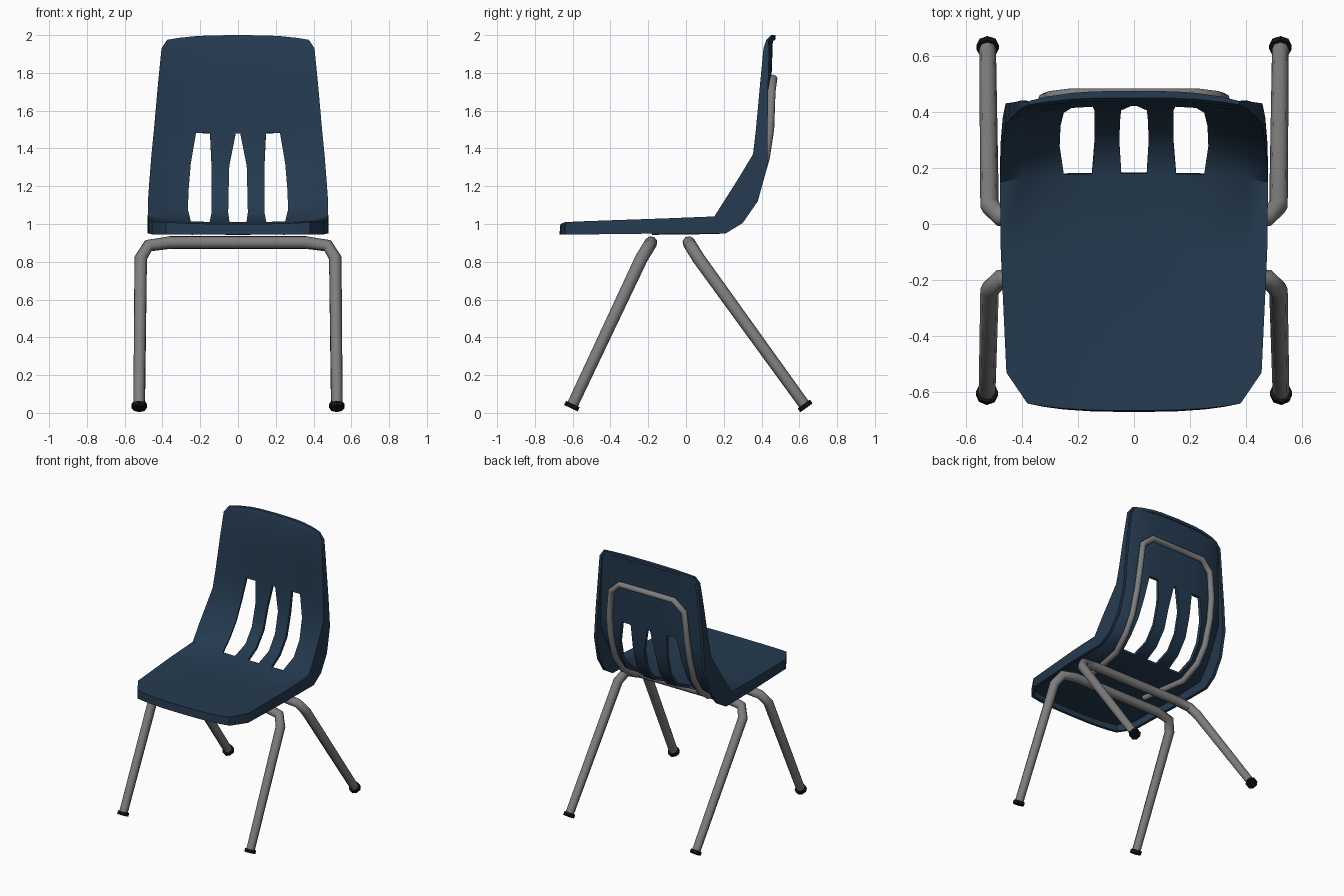
import bpy, bmesh, math
from mathutils import Vector

cube = bpy.data.objects.get("Cube")
if cube:
    bpy.data.objects.remove(cube, do_unlink=True)


def material(name, color, roughness):
    m = bpy.data.materials.new(name)
    m.use_nodes = True
    m.diffuse_color = (*color, 1)
    bsdf = m.node_tree.nodes["Principled BSDF"]
    bsdf.inputs["Base Color"].default_value = (*color, 1)
    bsdf.inputs["Roughness"].default_value = roughness
    return m


NAVY = material("navy plastic", (0.018, 0.043, 0.08), 0.6)
GREY = material("grey steel", (0.21, 0.21, 0.21), 0.5)
BLACK = material("black rubber", (0.006, 0.006, 0.006), 0.8)


def activate(obj):
    bpy.ops.object.select_all(action='DESELECT')
    obj.select_set(True)
    bpy.context.view_layer.objects.active = obj


def smooth(obj, degrees):
    activate(obj)
    bpy.ops.object.shade_smooth_by_angle(angle=math.radians(degrees))


def mirrored(half):
    """Complete a path that is symmetric about x = 0."""
    return half + [(-x, y, z) for x, y, z in reversed(half)]


def tube(name, points, radius):
    curve = bpy.data.curves.new(name, 'CURVE')
    curve.dimensions = '3D'
    curve.bevel_depth = radius
    curve.bevel_resolution = 2
    curve.use_fill_caps = True
    spline = curve.splines.new('POLY')
    spline.points.add(len(points) - 1)
    for p, co in zip(spline.points, points):
        p.co = (*co, 1)
    # Slimmer toward the two ends
    spline.points[0].radius = spline.points[-1].radius = 0.88
    obj = bpy.data.objects.new(name, curve)
    bpy.context.collection.objects.link(obj)
    curve.materials.append(GREY)
    activate(obj)
    bpy.ops.object.convert(target='MESH')
    smooth(obj, 50)


# One-piece shell: each station is centre (y, z), rim (y, z), half width, skirt (dy, dz)
STATIONS = [
    ((-0.67, 0.945), (-0.64, 0.945), 0.38, (0, 0)),
    ((-0.665, 1.0), (-0.64, 1.01), 0.38, (0, -0.065)),
    ((-0.53, 1.0), (-0.53, 1.015), 0.455, (0, -0.07)),
    ((-0.1, 1.0), (-0.1, 1.03), 0.475, (0, -0.08)),
    ((0.18, 1.01), (0.15, 1.04), 0.478, (0.06, -0.09)),
    ((0.29, 1.06), (0.22, 1.15), 0.475, (0.08, -0.145)),
    ((0.365, 1.16), (0.28, 1.245), 0.468, (0.1, -0.125)),
    ((0.405, 1.31), (0.355, 1.37), 0.458, (0.075, -0.07)),
    ((0.42, 1.48), (0.37, 1.5), 0.445, (0.062, 0)),
    ((0.43, 1.75), (0.393, 1.75), 0.423, (0.042, 0)),
    ((0.438, 1.97), (0.41, 1.93), 0.405, (0.03, 0)),
    ((0.45, 2.0), (0.425, 1.975), 0.375, (0.01, 0)),
    ((0.475, 2.0), (0.44, 1.975), 0.37, (0, 0)),
]
SLOT_START, SLOT_END = 4, 8
# Slot edges per station: outer slot outside, outer slot inside, centre slot
SLOT_EDGES = [(0.25, 0.15, 0.045), (0.265, 0.14, 0.052), (0.262, 0.14, 0.05),
              (0.25, 0.14, 0.046), (0.222, 0.148, 0.012)]


def build_shell():
    bm = bmesh.new()
    rows = []
    for i, (centre, rim, half, skirt) in enumerate(STATIONS):
        edges = SLOT_EDGES[min(max(i - SLOT_START, 0), len(SLOT_EDGES) - 1)]
        right = [half, half * 0.84, *edges]
        row = []
        for x in [-v for v in right] + right[::-1]:
            w = (abs(x) / half) ** 3
            y, z = (c + (r - c) * w for c, r in zip(centre, rim))
            row.append(bm.verts.new((x, y, z)))
        # Turned-over edge on both sides
        low = [bm.verts.new((s * half, rim[0] + skirt[0], rim[1] + skirt[1])) for s in (-1, 1)]
        rows.append([low[0], *row, low[1]])
    columns = len(rows[0])
    mid = columns // 2 - 1
    slots = (mid - 2, mid, mid + 2)
    for i in range(len(rows) - 1):
        for j in range(columns - 1):
            if SLOT_START <= i < SLOT_END and j in slots:
                continue
            a, b = rows[i], rows[i + 1]
            bm.faces.new((a[j], a[j + 1], b[j + 1], b[j]))
    bmesh.ops.remove_doubles(bm, verts=bm.verts, dist=0.0005)
    mesh = bpy.data.meshes.new("seat_shell")
    bm.to_mesh(mesh)
    bm.free()
    mesh.materials.append(NAVY)
    obj = bpy.data.objects.new("seat_shell", mesh)
    bpy.context.collection.objects.link(obj)
    mod = obj.modifiers.new("thickness", 'SOLIDIFY')
    mod.thickness = 0.022
    mod.offset = -1
    activate(obj)
    bpy.ops.object.modifier_apply(modifier=mod.name)
    smooth(obj, 40)


build_shell()

# Bent tube legs, each pair joined by a crossbar under the seat
FRONT = [(0.524, -0.6, 0.045), (0.515, -0.235, 0.82), (0.475, -0.195, 0.885), (0.36, -0.185, 0.902)]
REAR = [(0.522, 0.625, 0.045), (0.515, 0.065, 0.82), (0.475, 0.025, 0.885), (0.36, 0.015, 0.902)]
for label, half in (("front", FRONT), ("rear", REAR)):
    tube(label + "_legs", mirrored(half), 0.034)
    # Rubber feet square to the legs
    axis = (Vector(half[1]) - Vector(half[0])).normalized()
    for side, sign in (("left", 1), ("right", -1)):
        direction = Vector((axis.x * sign, axis.y, axis.z))
        location = Vector((half[0][0] * sign, half[0][1], half[0][2])) - direction * 0.01
        bpy.ops.mesh.primitive_cylinder_add(vertices=8, radius=0.04, depth=0.024, location=location)
        foot = bpy.context.object
        foot.name = f"{label}_{side}_foot"
        foot.rotation_euler = direction.to_track_quat('Z', 'Y').to_euler()
        foot.data.materials.append(BLACK)

# Support loop tucked beneath the seat and running up behind the back
tube("back_support_loop", mirrored([
    (0.24, -0.18, 0.962), (0.3, 0.17, 0.968), (0.32, 0.295, 1.055), (0.325, 0.37, 1.17),
    (0.325, 0.422, 1.35), (0.32, 0.445, 1.5), (0.3, 0.452, 1.7), (0.22, 0.462, 1.77)]), 0.022)
